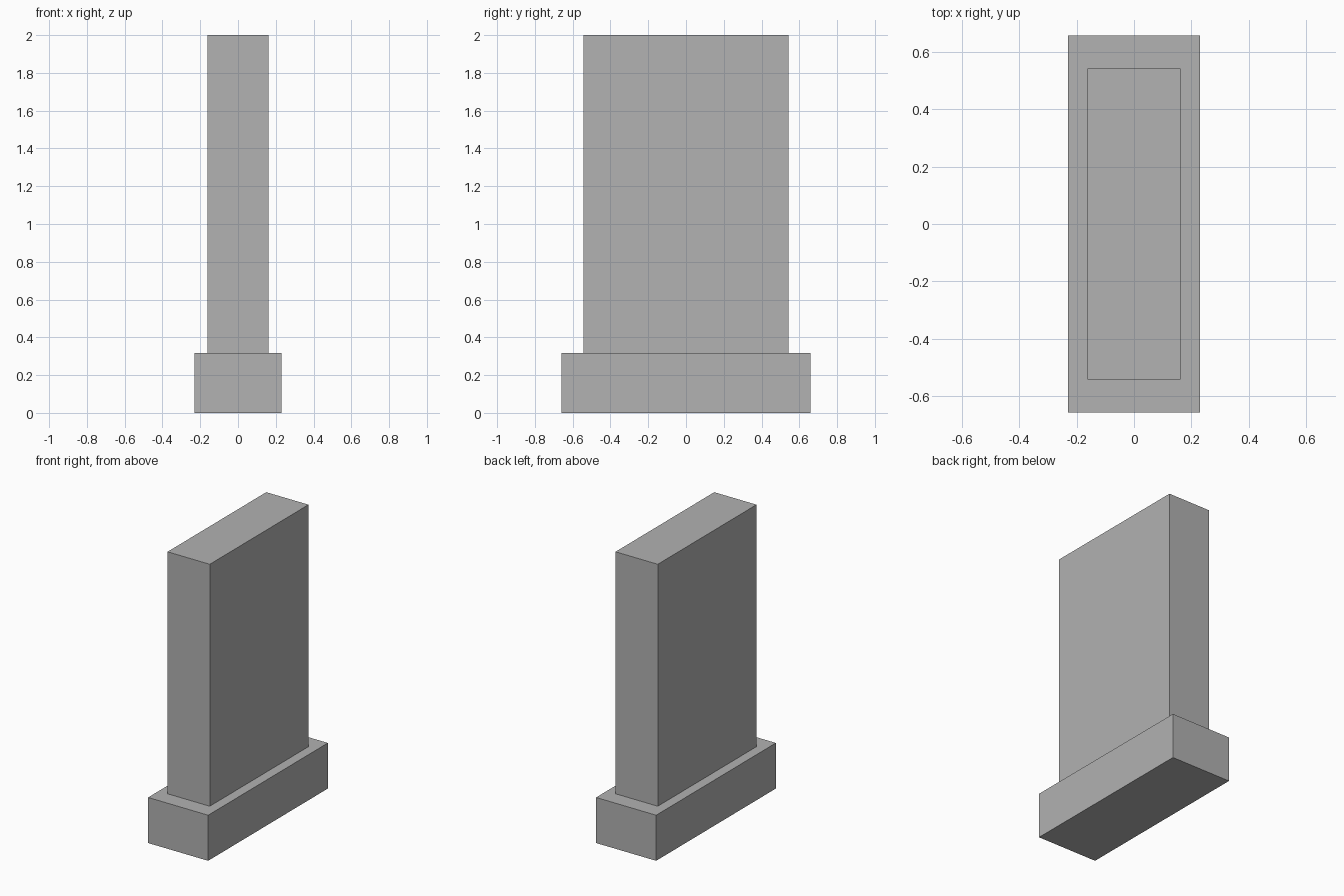
import bpy

if "Cube" in bpy.data.objects:
    bpy.data.objects.remove(bpy.data.objects["Cube"])

# Single stone colour
stone = bpy.data.materials.new("grey_stone")
stone.diffuse_color = (0.445, 0.445, 0.445, 1.0)
stone.use_nodes = True
stone.node_tree.nodes["Principled BSDF"].inputs["Base Color"].default_value = stone.diffuse_color


def block(name, width, depth, bottom, top):
    """Box centred on x and y, spanning bottom to top."""
    bpy.ops.mesh.primitive_cube_add(size=1, location=(0, 0, (bottom + top) / 2))
    obj = bpy.context.object
    obj.name = name
    obj.scale = (width, depth, top - bottom)
    bpy.ops.object.transform_apply(location=False, rotation=False, scale=True)
    obj.data.materials.append(stone)
    return obj


BASE_TOP = 0.317

# Wide plinth
block("plinth", 0.462, 1.316, 0.0, BASE_TOP)

# Upright slab standing on the plinth
block("upright_slab", 0.325, 1.085, BASE_TOP, 2.0)
